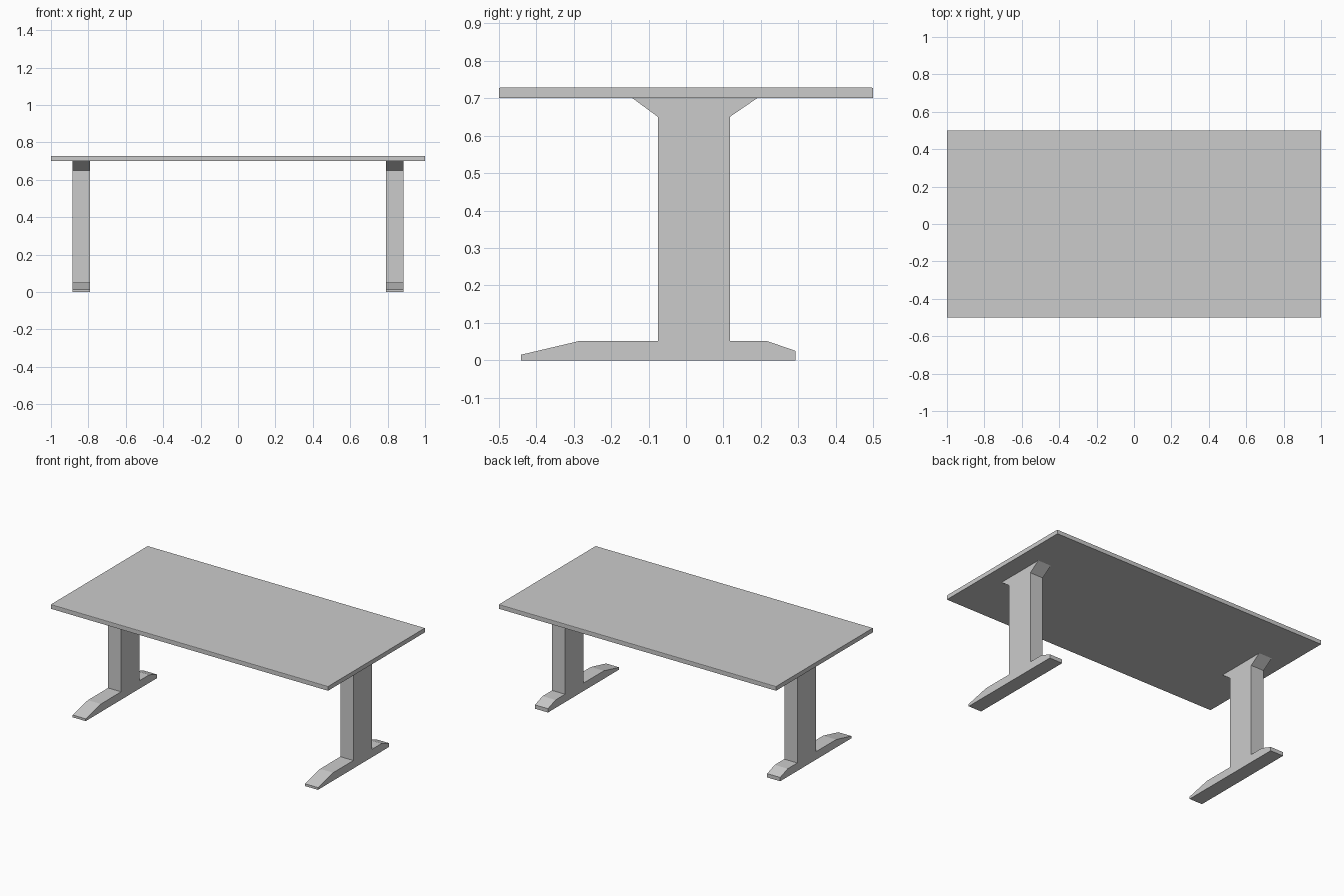
import bpy, bmesh

if "Cube" in bpy.data.objects:
    bpy.data.objects.remove(bpy.data.objects["Cube"])


def extrude_profile(name, profile, x0, x1):
    """Extrude a (y, z) outline along x into a closed solid."""
    bm = bmesh.new()
    face = bm.faces.new([bm.verts.new((x0, y, z)) for y, z in profile])
    new = bmesh.ops.extrude_face_region(bm, geom=[face])["geom"]
    verts = [v for v in new if isinstance(v, bmesh.types.BMVert)]
    bmesh.ops.translate(bm, verts=verts, vec=(x1 - x0, 0, 0))
    bmesh.ops.recalc_face_normals(bm, faces=bm.faces)
    mesh = bpy.data.meshes.new(name)
    bm.to_mesh(mesh)
    bm.free()
    obj = bpy.data.objects.new(name, mesh)
    bpy.context.collection.objects.link(obj)
    return obj


# Table top with softened upper long edges
extrude_profile("table_top", [
    (-0.5, 0.70), (0.5, 0.70), (0.5, 0.724), (0.499, 0.727), (0.496, 0.728),
    (-0.496, 0.728), (-0.499, 0.727), (-0.5, 0.724)], -1, 1)

# Foot and column share one silhouette; the bracket flares under the top
leg_profile = [
    (-0.44, 0), (0.293, 0), (0.293, 0.025), (0.215, 0.052), (0.117, 0.052),
    (0.117, 0.65), (-0.075, 0.65), (-0.075, 0.052), (-0.283, 0.052), (-0.44, 0.015)]
bracket_profile = [(-0.075, 0.65), (0.117, 0.65), (0.19, 0.70), (-0.143, 0.70)]

# Mirrored pair of legs
for side, s in (("left", -1), ("right", 1)):
    extrude_profile(side + "_leg", leg_profile, s * 0.791, s * 0.885)
    extrude_profile(side + "_bracket", bracket_profile, s * 0.791, s * 0.885)
